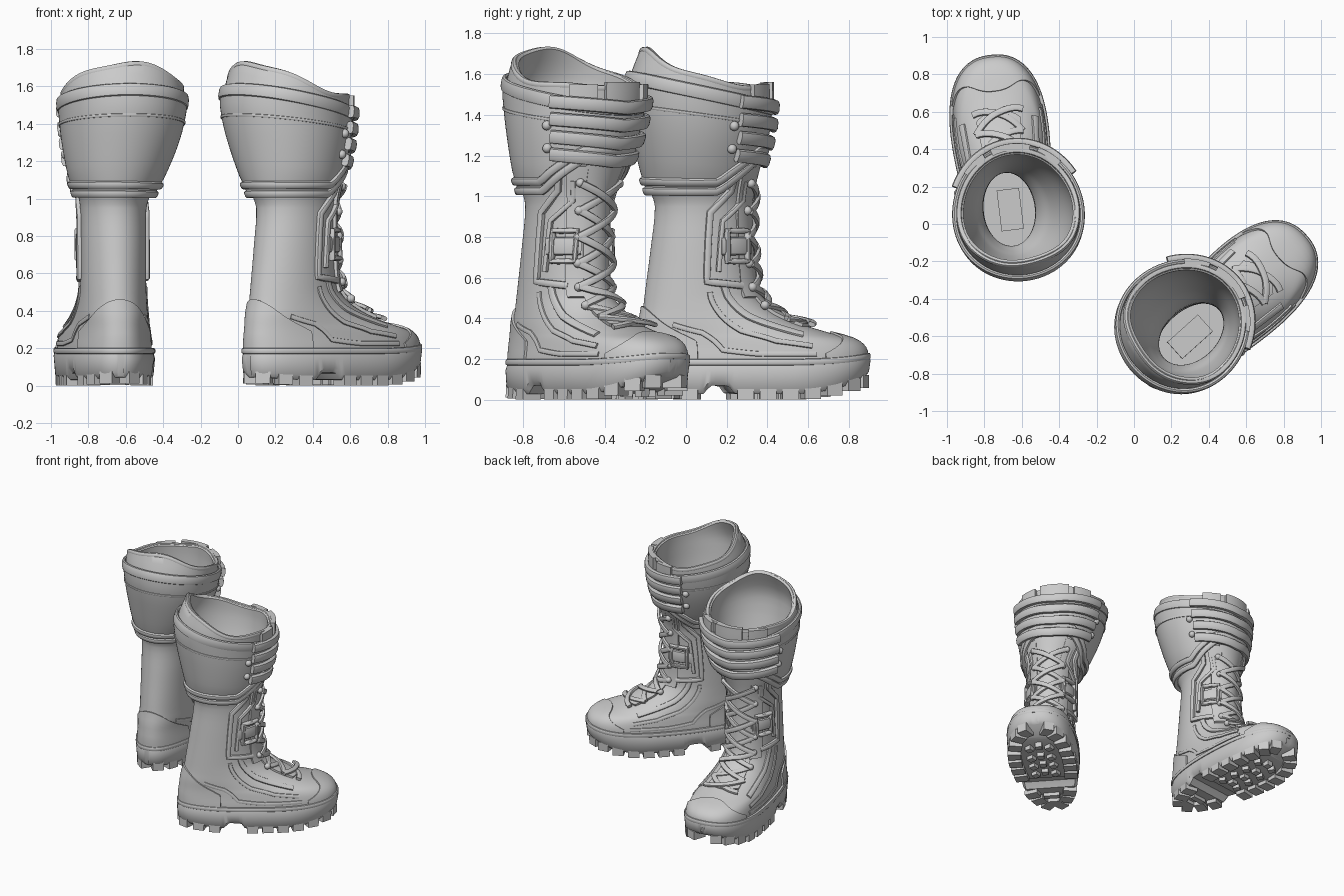
import bpy, bmesh, math
from mathutils import Vector, Matrix
from math import sin, cos, pi

if "Cube" in bpy.data.objects:
    bpy.data.objects.remove(bpy.data.objects["Cube"])

# Horizontal boot sections: z, back y, front y, heel half-width, front half-width, roundness, sideways shift
T = [(.12, -.235, .89, .185, .28, .84, -.025), (.20, -.235, .895, .185, .285, .84, -.025),
     (.26, -.235, .88, .18, .275, .85, -.025), (.30, -.23, .82, .178, .26, .86, -.025),
     (.33, -.228, .71, .175, .24, .88, -.025), (.38, -.222, .55, .172, .215, .9, -.025),
     (.44, -.21, .43, .17, .195, .95, -.025), (.52, -.20, .355, .17, .18, 1, -.025),
     (.75, -.17, .32, .172, .175, 1, -.025), (.95, -.15, .315, .178, .175, 1, -.025),
     (1.03, -.175, .325, .20, .195, 1, -.02), (1.12, -.205, .345, .245, .235, 1, -.01),
     (1.30, -.25, .39, .302, .288, 1, .01), (1.45, -.28, .405, .33, .315, 1, .02),
     (1.56, -.285, .405, .338, .32, 1, .02), (1.75, -.215, .40, .32, .305, 1, .02)]


def table(z):
    """Smooth interpolation of the section table."""
    z = min(max(z, T[0][0]), T[-1][0])
    i = next(k for k in range(len(T) - 1) if z <= T[k + 1][0])
    p, q = T[i], T[i + 1]
    o, r = T[max(i - 1, 0)], T[min(i + 2, len(T) - 1)]
    d = q[0] - p[0]
    t = (z - p[0]) / d
    out = []
    for c in range(1, 7):
        m0 = (q[c] - o[c]) / (q[0] - o[0]) * d
        m1 = (r[c] - p[c]) / (r[0] - p[0]) * d
        out.append((2*t**3 - 3*t*t + 1) * p[c] + (t**3 - 2*t*t + t) * m0
                   + (3*t*t - 2*t**3) * q[c] + (t**3 - t*t) * m1)
    return out


def power(v, p):
    return math.copysign(abs(v) ** p, v)


def surf(a, z, off=0.0, flat=False):
    """Point on the boot skin; a = 0 at the toe, pi at the heel."""
    def raw(a, z):
        yb, yf, wb, wf, p, s = table(z)
        c = power(cos(a), p)
        return Vector((power(sin(a), p) * (wb + (wf - wb) * (1 + c) / 2) + s,
                       (yb + yf) / 2 + (yf - yb) / 2 * c, z))
    n = (raw(a, z + .008) - raw(a, z - .008)).cross(raw(a + .03, z) - raw(a - .03, z))
    if flat:
        n.z = 0
    n.normalize()
    return raw(a, z) + n * off, n


def ang(y, z):
    yb, yf, _, _, p, _ = table(z)
    c = max(-1, min(1, (2 * y - yb - yf) / (yf - yb)))
    return math.acos(power(c, 1 / p))


def side_path(s, pts):
    return [(s * ang(y, z), z) for y, z in pts]


def emit(name, bm):
    bm.transform(PLACE)
    bmesh.ops.recalc_face_normals(bm, faces=bm.faces)
    me = bpy.data.meshes.new(name)
    bm.to_mesh(me)
    bm.free()
    bpy.context.collection.objects.link(bpy.data.objects.new(SIDE + name, me))


def loft(name, rings, closed=False):
    bm = bmesh.new()
    vs = [[bm.verts.new(p) for p in r] for r in rings]
    n = len(vs[0])
    for i in range(len(vs) if closed else len(vs) - 1):
        u, v = vs[i], vs[(i + 1) % len(vs)]
        for j in range(n):
            bm.faces.new((u[j], u[(j + 1) % n], v[(j + 1) % n], v[j]))
    if not closed:
        bm.faces.new(vs[0])
        bm.faces.new(vs[-1])
    emit(name, bm)


def slab(name, a0, a1, lo, hi, off, n=32, closed=False, nz=10):
    """Raised panel lying on the skin between heights lo(a) and hi(a)."""
    rings = []
    for i in range(n if closed else n + 1):
        a = a0 + (a1 - a0) * i / n
        zs = [lo(a) + (hi(a) - lo(a)) * k / nz for k in range(nz + 1)]
        rings.append([surf(a, z, off)[0] for z in zs] + [surf(a, z, -.012)[0] for z in reversed(zs)])
    loft(name, rings, closed)


def ribbon(name, path, w, h, off=0.0, closed=False):
    """Rounded strip or cord following (angle, height) points on the skin."""
    pts = []
    ends = path[1:] + (path[:1] if closed else [])
    for p, q in zip(path, ends):
        if p[0] - q[0] > pi:  # closing step of a full loop
            q = (q[0] + 2 * pi, q[1])
        k = max(2, int((surf(*p)[0] - surf(*q)[0]).length / .025))
        pts += [(p[0] + (q[0] - p[0]) * i / k, p[1] + (q[1] - p[1]) * i / k) for i in range(k)]
    if not closed:
        pts.append(path[-1])
    fr = [surf(a, z, off) for a, z in pts]
    rings, n = [], len(fr)
    for i, (p, nn) in enumerate(fr):
        nxt = fr[(i + 1) % n if closed else min(i + 1, n - 1)][0]
        prv = fr[i - 1 if closed else max(i - 1, 0)][0]
        b = nn.cross(nxt - prv).normalized()
        rings.append([p + b * w * power(cos(t), .7) + nn * h * power(sin(t), .7)
                      for t in [2 * pi * k / 10 for k in range(10)]])
    loft(name, rings, closed)


def loop(f, n=64):
    return [(a, f(a)) for a in [-pi + 2 * pi * i / n for i in range(n)]]


def wrap(a):
    return abs((a + pi) % (2 * pi) - pi)


def cuff_low(a):
    return 1.02 + .15 * min(1, max(0, (1.35 - wrap(a)) / .75))


def cuff_high(a):
    return 1.495 - .075 * cos(a)


def rim(a):
    return 1.60 - .09 * cos(a) + .03 * cos(2 * a) + .008 * sin(5 * a)


def sole_low(y):
    return (.03 + .09 * max(0, (y - .5) / .42) ** 2 + .06 * max(0, -y)
            + .04 * min(1, max(0, (.075 - abs(y - .14)) / .03)))


def blocks(name, items):
    bm = bmesh.new()
    for loc, rot, dims in items:
        bmesh.ops.create_cube(bm, size=1, matrix=Matrix.Translation(loc) @ Matrix.Rotation(rot, 4, 'Z')
                              @ Matrix.Diagonal((*dims, 1)))
    emit(name, bm)


def boot():
    # hollow upper: outer skin, rolled rim, inner lining
    zs = []
    for p, q in zip(T, T[1:]):
        zs += [p[0] + (q[0] - p[0]) * k / 4 for k in range(4) if p[0] + (q[0] - p[0]) * k / 4 >= .14]
    zs = [z for z in zs if z < 1.4] + [1.4 + .2 * k / 6 for k in range(7)]
    angles = [2 * pi * i / 72 for i in range(72)]
    def height(a, z):
        return z if z < 1.4 else 1.4 + (rim(a) - 1.4) * (z - 1.4) / .2
    rings = [[surf(a, height(a, z))[0] for a in angles] for z in zs]
    rings.append([surf(a, rim(a) + .012, -.018, True)[0] for a in angles])
    rings += [[surf(a, height(a, z), -.036, True)[0] for a in angles] for z in reversed(zs) if z > .42]
    loft("upper", rings)
    ribbon("rim_piping", loop(rim), .015, .015, -.012, True)

    # sole, lofted from heel to toe
    rings = []
    for i in range(81):
        a = .04 + (pi - .08) * i / 80
        l, r = [[surf(s * a, .19, o, True)[0] for o in (-.012, .01, .018, .01)] for s in (-1, 1)]
        y = l[1].y
        b, t = sole_low(y), .175 + .05 * max(0, (y - .5) / .42)
        lv = [b, b + .025, t - .03, t]
        rings.append([Vector((p.x, p.y, z)) for p, z in zip(l, lv)]
                     + [Vector((p.x, p.y, z)) for p, z in zip(r[::-1], lv[::-1])])
    loft("sole", rings)

    # tread lugs round the edge and studs in the middle
    items = []
    for s in (-1, 1):
        for y in (-.21, -.11, .0, .27, .38, .49, .6, .71, .81, .875):
            p, n = surf(s * ang(y, .19), .19, -.042, True)
            items.append(((p.x, p.y, sole_low(p.y) + .003), math.atan2(n.y, n.x), (.10, .08, .064)))
    blocks("tread_lugs", items)
    items = [((x - .025, y + .03 * (x == 0), sole_low(y) - .005), .5 * (x != 0), (.05, .05, .045))
             for y in (.3, .42, .54, .66) for x in (-.075, .075, 0)]
    items += [((-.025, y, sole_low(y) - .005), 0, (.12, .045, .045)) for y in (-.13, -.03)]
    blocks("tread_studs", items)

    # heel counter, toe cap and rubber edge
    slab("heel_counter", pi - 1.1, pi + 1.1, lambda a: .16, lambda a: .46 - .17 * ((a - pi) / 1.1) ** 2, .012)
    slab("toe_cap", -1.0, 1.0, lambda a: .18, lambda a: .328 - .10 * a * a, .01)
    ribbon("welt", loop(lambda a: .185 + .03 * max(0, cos(a)) ** 3), .016, .012, .008, True)

    # calf cuff with trims
    slab("cuff", -pi, pi, cuff_low, cuff_high, .018, 72, True)
    for k, d in enumerate((.012, .06)):
        ribbon(f"cuff_trim_{k}", loop(lambda a: cuff_low(a) + d), .021, .018, .018, True)
    ribbon("cuff_top_band", loop(lambda a: cuff_high(a) + .01), .035, .014, .012, True)
    ribbon("cuff_seam", loop(lambda a: 1.40 - .05 * cos(a)), .008, .006, .018, True)

    # tongue, shin straps and front tab
    slab("tongue", -.5, .5, lambda a: .36, lambda a: 1.2, .016, 16, nz=30)
    for k, z in enumerate((1.20, 1.285, 1.37, 1.455)):
        ribbon(f"shin_strap_{k}", [(a / 10, z + .03 * abs(a / 10) - .02) for a in range(-11, 12)], .034, .02, .035)
    slab("front_tab", -.32, .32, lambda a: 1.42, lambda a: 1.56, .025, 12)
    for s in (-1, 1):
        slab("collar_flap", s * .45, s * .85, lambda a: 1.43, lambda a: 1.55, .025, 8)

    # laces zig-zagging up the instep and shin
    lv = [.345, .385, .45, .55, .67, .80, .93, 1.07]
    for s in (-1, 1):
        for k in range(len(lv) - 1):
            d = 1 if k % 2 else -1
            ends = [(-s * d * .55, lv[k]), (0, (lv[k] + lv[k + 1]) / 2), (s * d * .55, lv[k + 1])]
            lift = .012 if k < 2 else 0
            ribbon("lace", ends, .019, .012, (.04 if s > 0 else .028) - lift)
    bm = bmesh.new()
    for z in lv[2:]:
        for s in (-1, 1):
            bmesh.ops.create_icosphere(bm, subdivisions=2, radius=.023,
                                       matrix=Matrix.Translation(surf(s * .57, z, .022)[0]))
    emit("lace_hooks", bm)

    # side details, repeated left and right
    studs = bmesh.new()
    for s in (-1, 1):
        slab("eyelet_panel", s * .45, s * .85, lambda a: .5, lambda a: 1.15, .018, 10, nz=20)
        ribbon("shin_frame", side_path(s, [(.22, 1.12), (.2, 1.03), (.1, .92), (.085, .58), (.26, .56)]), .018, .018, .006)
        ribbon("shin_frame_inner", side_path(s, [(.27, 1.08), (.26, .98), (.16, .88), (.14, .63)]), .013, .014, .012)
        ribbon("buckle_frame", side_path(s, [(.18, .68), (.18, .83), (.275, .83), (.275, .68)]), .014, .018, .022, True)
        ribbon("buckle_strap", side_path(s, [(.15, .755), (.29, .755)]), .045, .014, .018)
        ribbon("instep_ridge", side_path(s, [(.17, .57), (.21, .48), (.29, .41), (.42, .36), (.56, .32)]), .02, .012)
        ribbon("instep_ridge_low", side_path(s, [(.1, .53), (.15, .42), (.25, .34), (.42, .29), (.6, .265)]), .014, .01)
        ribbon("foot_side_seam", side_path(s, [(-.08, .37), (.06, .33), (.16, .245), (.35, .225), (.62, .225)]), .013, .008)
        for z in (1.24, 1.35):
            bmesh.ops.create_uvsphere(studs, u_segments=12, v_segments=8, radius=.024,
                                      matrix=Matrix.Translation(surf(s * 1.18, z, .02)[0]))
    emit("strap_studs", studs)

    # pull strip lying inside the boot
    blocks("inner_strip", [((-.02, .08, .46), 0, (.12, .22, .03))])


# left boot points backwards; right boot is its mirror image, turned outwards and leaning slightly
LEAN = Matrix(((1, 0, .004, 0), (0, 1, .04, 0), (0, 0, 1, 0), (0, 0, 0, 1)))
for SIDE, PLACE in (
        ("left_", Matrix.Translation((-.632, 0, 0)) @ Matrix.Rotation(math.radians(7), 4, 'Z')),
        ("right_", Matrix.Translation((.225, -.66, 0)) @ LEAN @ Matrix.Rotation(math.radians(-48), 4, 'Z')
         @ Matrix.Diagonal((-1, 1, 1, 1)))):
    boot()

# smooth shading with crisp edges
bpy.ops.object.select_all(action='SELECT')
bpy.context.view_layer.objects.active = bpy.context.selected_objects[0]
bpy.ops.object.shade_smooth_by_angle(angle=math.radians(40))
